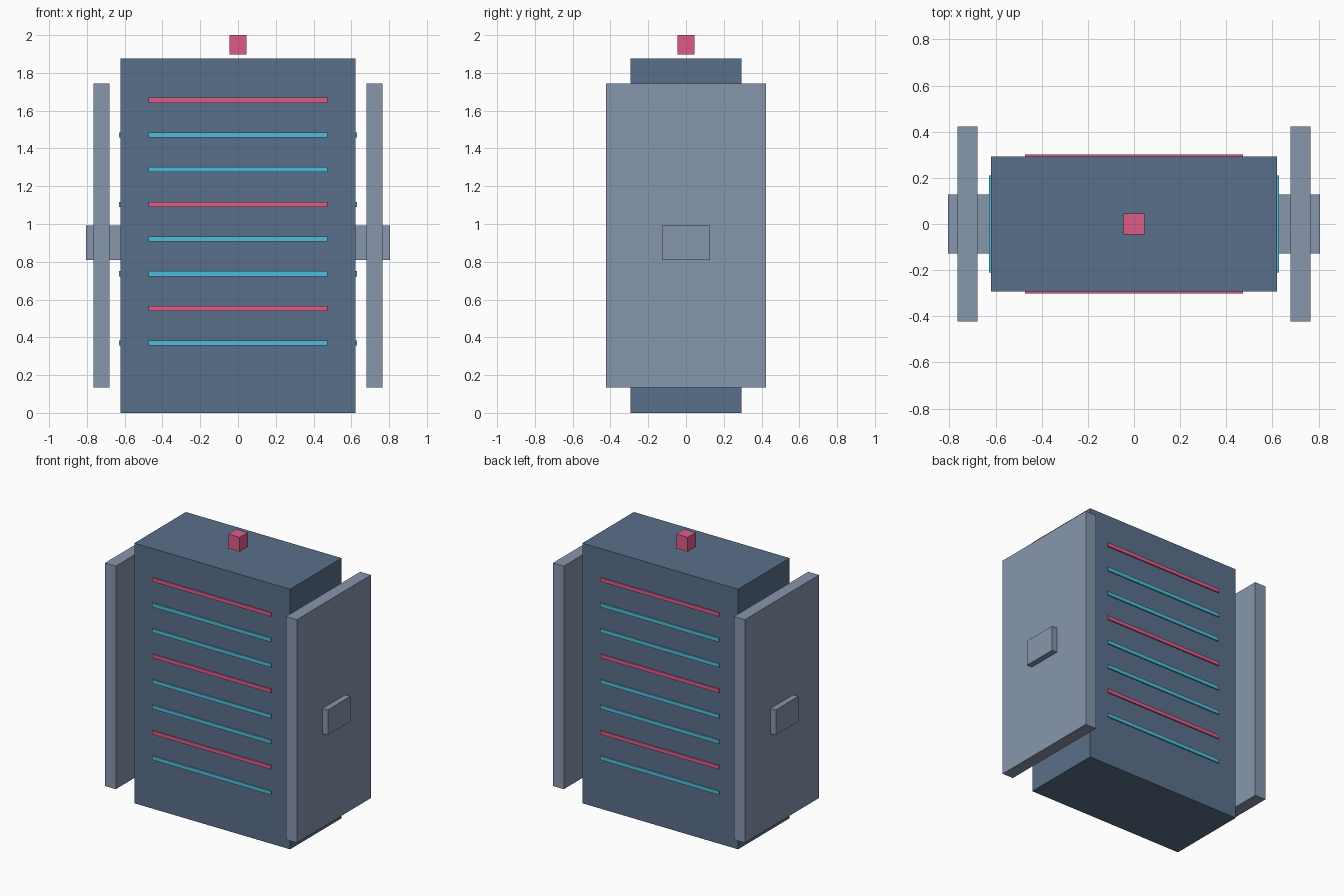
import bpy

if "Cube" in bpy.data.objects:
    bpy.data.objects.remove(bpy.data.objects["Cube"])


def material(name, rgb):
    m = bpy.data.materials.new(name)
    m.diffuse_color = (*rgb, 1)
    m.use_nodes = True
    m.node_tree.nodes["Principled BSDF"].inputs["Base Color"].default_value = m.diffuse_color
    return m


BODY = material("slate", (0.102, 0.162, 0.254))
PANEL = material("light_slate", (0.242, 0.309, 0.418))
PINK = material("pink", (0.716, 0.107, 0.258))
CYAN = material("cyan", (0.076, 0.515, 0.701))


def box(name, center, size, mat):
    bpy.ops.mesh.primitive_cube_add(size=1, location=center)
    ob = bpy.context.object
    ob.name = name
    ob.scale = size
    bpy.ops.object.transform_apply(location=False, rotation=False, scale=True)
    ob.data.materials.append(mat)
    return ob


# Main cabinet and the beacon hovering above it
box("cabinet", (0, 0, 0.9375), (1.242, 0.587, 1.875), BODY)
box("beacon", (0, 0, 1.9485), (0.092, 0.092, 0.103), PINK)

# Side panels held by a bracket that passes through each panel
for side, s in (("left", -1), ("right", 1)):
    box(f"{side}_panel", (s * 0.722, 0, 0.939), (0.086, 0.845, 1.608), PANEL)
    box(f"{side}_bracket", (s * 0.713, 0, 0.9), (0.186, 0.256, 0.183), PANEL)

# Light strips: front and back on every row, sides on every second row
for i in range(8):
    z = 0.369 + i * 0.1837
    mat = PINK if i % 3 == 1 else CYAN
    for face, s in (("front", -1), ("back", 1)):
        box(f"{face}_strip_{i + 1}", (0, s * 0.293, z), (0.947, 0.018, 0.027), mat)
    if i % 2 == 0:
        for side, s in (("left", -1), ("right", 1)):
            box(f"{side}_strip_{i + 1}", (s * 0.62, 0, z), (0.018, 0.42, 0.027), CYAN)
